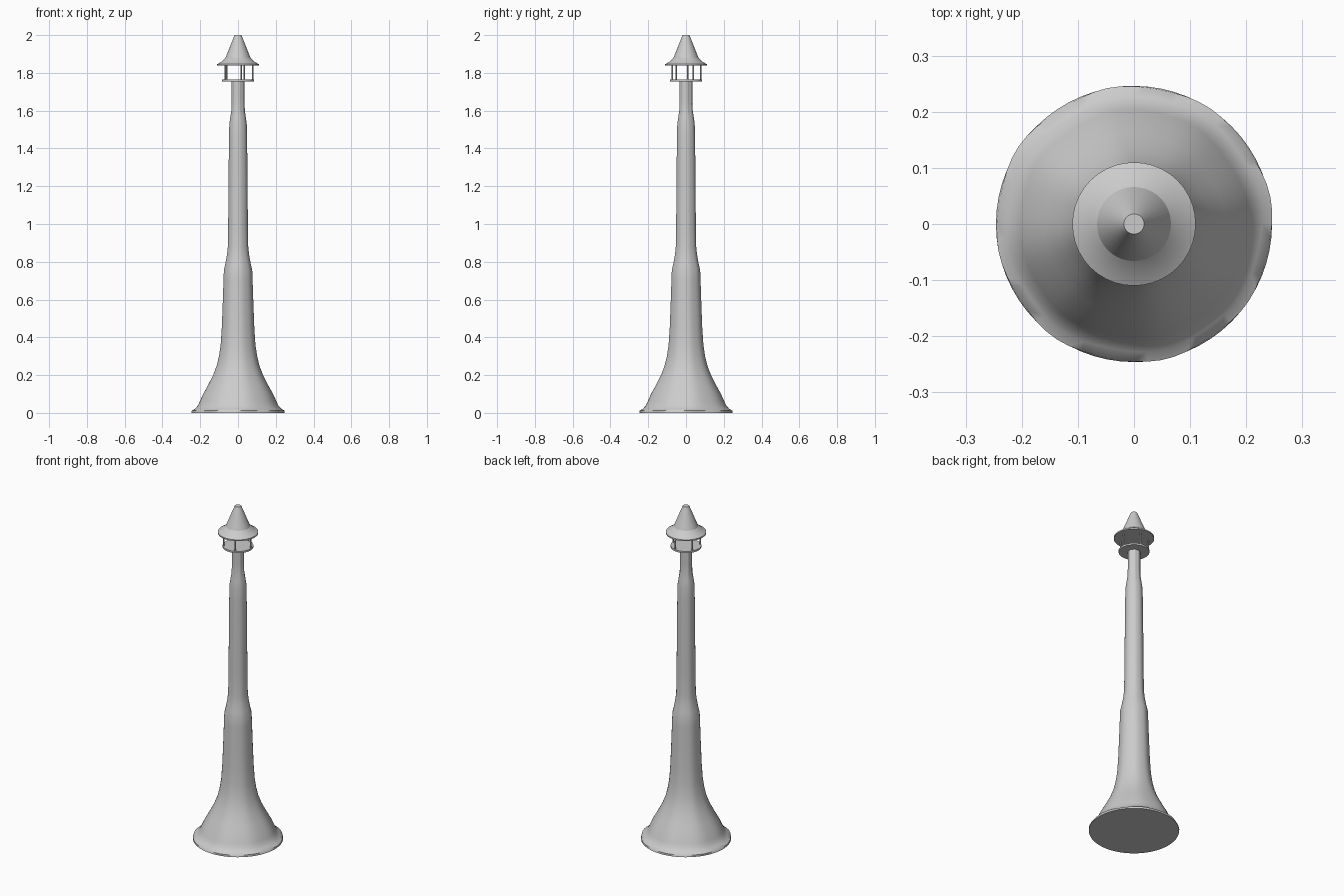
import bpy, bmesh, math

if "Cube" in bpy.data.objects:
    bpy.data.objects.remove(bpy.data.objects["Cube"])


def lathe(name, profile, n=48, flute=None, angle=30):
    """Spin a (radius, z) profile into a closed solid."""
    bm = bmesh.new()
    rings = []
    for r, z in profile:
        ring = []
        for i in range(n):
            a = 2 * math.pi * i / n
            k = r * (1 + flute(a, z)) if flute else r
            ring.append(bm.verts.new((k * math.cos(a), k * math.sin(a), z)))
        rings.append(ring)
    for lo, hi in zip(rings, rings[1:]):
        for i in range(n):
            j = (i + 1) % n
            bm.faces.new((lo[i], lo[j], hi[j], hi[i]))
    bm.faces.new(rings[0][::-1])
    bm.faces.new(rings[-1])
    me = bpy.data.meshes.new(name)
    bm.to_mesh(me)
    bm.free()
    ob = bpy.data.objects.new(name, me)
    bpy.context.collection.objects.link(ob)
    bpy.ops.object.select_all(action='DESELECT')
    ob.select_set(True)
    bpy.context.view_layer.objects.active = ob
    bpy.ops.object.shade_smooth_by_angle(angle=math.radians(angle))
    return ob


# Soft irregular folds, stronger in the narrow neck
def folds(a, z):
    if z < 0.005:
        return 0
    amount = 0.05 if z > 1.59 else 0.012
    return amount * (math.sin(8 * a) + 0.4 * math.sin(5 * a + 1)) / 1.4


# Flared, stepped tower
lathe("tower", [
    (0.246, 0.0), (0.245, 0.012), (0.228, 0.022), (0.212, 0.04), (0.203, 0.06),
    (0.185, 0.10), (0.160, 0.145), (0.132, 0.20), (0.113, 0.25), (0.101, 0.30),
    (0.092, 0.36), (0.086, 0.45), (0.081, 0.58), (0.077, 0.70), (0.075, 0.755),
    (0.067, 0.79), (0.058, 0.84), (0.054, 0.88), (0.052, 1.0), (0.050, 1.25),
    (0.048, 1.45), (0.046, 1.53), (0.041, 1.565), (0.035, 1.60), (0.033, 1.66),
    (0.033, 1.758)], n=64, flute=folds, angle=50)

# Gallery floor
lathe("gallery_floor", [(0.084, 1.754), (0.084, 1.764)], n=32)

# Five slim posts
for i in range(5):
    a = math.radians(6 + 72 * i)
    bpy.ops.mesh.primitive_cylinder_add(
        vertices=8, radius=0.004, depth=0.086,
        location=(0.079 * math.cos(a), 0.079 * math.sin(a), 1.802))
    bpy.context.object.name = f"post_{i + 1}"

# Bell-shaped roof with a flat tip
lathe("roof", [(0.110, 1.838), (0.110, 1.846), (0.088, 1.859), (0.066, 1.88),
               (0.018, 2.0)], n=40, angle=15)
